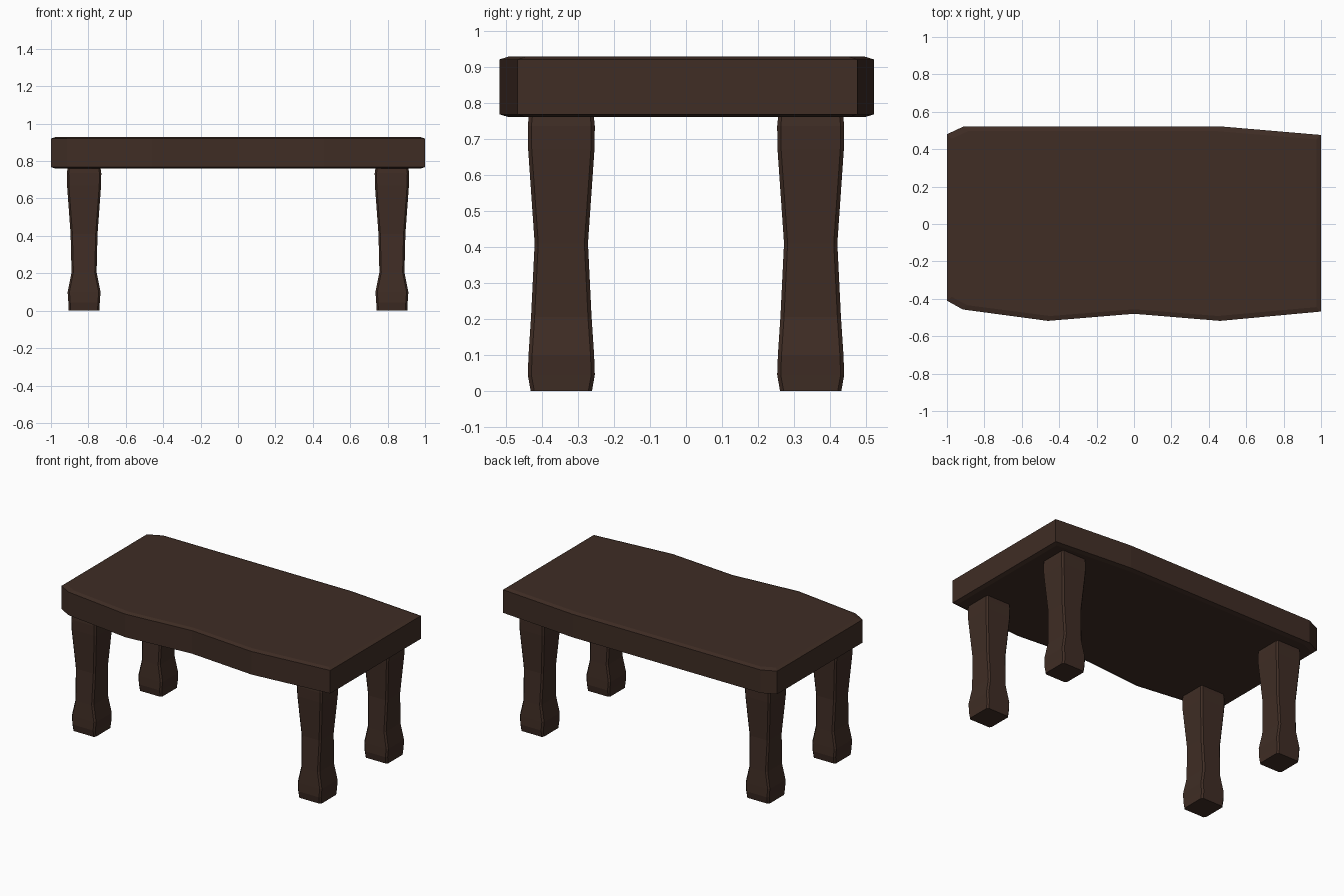
import bpy, bmesh

if "Cube" in bpy.data.objects:
    bpy.data.objects.remove(bpy.data.objects["Cube"])

wood = bpy.data.materials.new("dark brown wood")
wood.diffuse_color = (0.050, 0.026, 0.018, 1)
wood.use_nodes = True
wood.node_tree.nodes["Principled BSDF"].inputs["Base Color"].default_value = wood.diffuse_color


def loft(name, rings):
    """Solid skinned through rings of equal point count, capped at both ends."""
    bm = bmesh.new()
    loops = [[bm.verts.new(p) for p in ring] for ring in rings]
    n = len(loops[0])
    for a, b in zip(loops, loops[1:]):
        for i in range(n):
            j = (i + 1) % n
            bm.faces.new((a[i], a[j], b[j], b[i]))
    bm.faces.new(loops[0][::-1])
    bm.faces.new(loops[-1])
    bmesh.ops.recalc_face_normals(bm, faces=bm.faces)
    mesh = bpy.data.meshes.new(name)
    bm.to_mesh(mesh)
    bm.free()
    mesh.materials.append(wood)
    obj = bpy.data.objects.new(name, mesh)
    bpy.context.collection.objects.link(obj)
    return obj


# Tabletop: uneven plank outline with softly worn upper and lower rims
outline = [(-1, -0.41), (-0.915, -0.457), (-0.46, -0.518), (0, -0.48),
           (0.46, -0.518), (1, -0.468), (1, 0.476), (0.46, 0.522),
           (-0.91, 0.522), (-1, 0.48)]


def plank_ring(z, inset):
    return [(x * (1 - inset), y * (1 - 2 * inset), z) for x, y in outline]


loft("tabletop", [plank_ring(0.760, 0.025), plank_ring(0.768, 0),
                  plank_ring(0.920, 0), plank_ring(0.928, 0.025)])

# Legs: waisted square posts with narrow chamfered corners (z, half x, half y)
leg_profile = [(0.003, 0.082, 0.085), (0.045, 0.084, 0.093), (0.10, 0.088, 0.091),
               (0.205, 0.067, 0.084), (0.41, 0.072, 0.074), (0.67, 0.091, 0.092),
               (0.735, 0.092, 0.093), (0.765, 0.088, 0.090)]


def leg_ring(cx, cy, z, a, b):
    c = 0.010
    pts = [(a, -b + c), (a, b - c), (a - c, b), (-a + c, b),
           (-a, b - c), (-a, -b + c), (-a + c, -b), (a - c, -b)]
    return [(cx + x, cy + y, z) for x, y in pts]


for sx, side in ((-1, "left"), (1, "right")):
    for sy, end in ((-1, "front"), (1, "back")):
        profile = [(0.0 if z < 0.01 else z, a, b) for z, a, b in leg_profile]
        loft(f"{end}_{side}_leg",
             [leg_ring(sx * 0.823, sy * 0.346, z, a, b) for z, a, b in profile])
